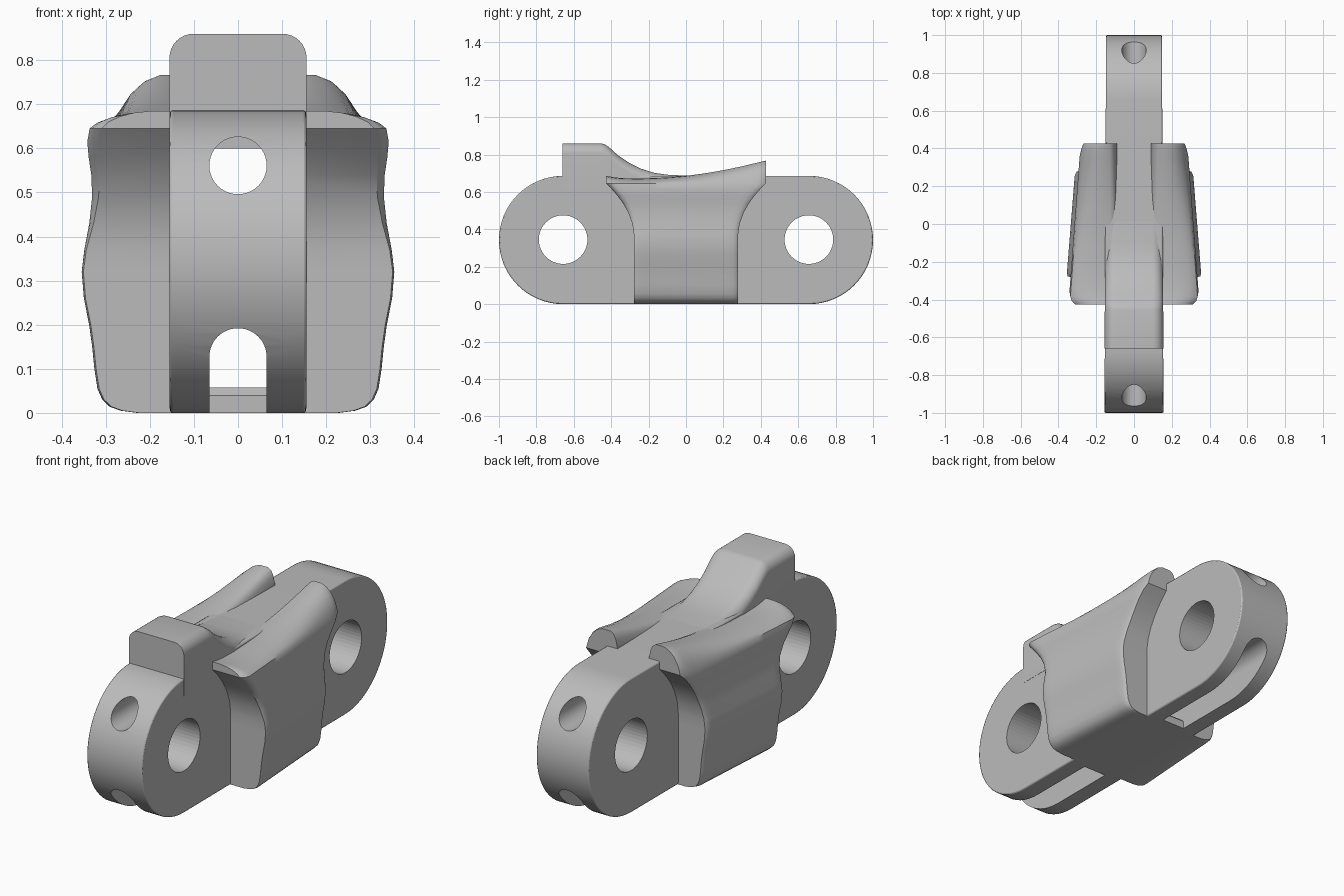
import bpy, bmesh, math

cube = bpy.data.objects.get("Cube")
if cube:
    bpy.data.objects.remove(cube, do_unlink=True)

steel = bpy.data.materials.new("plain_grey")
steel.use_nodes = True
GREY = (0.5, 0.5, 0.5, 1)
steel.diffuse_color = GREY
steel.node_tree.nodes["Principled BSDF"].inputs["Base Color"].default_value = GREY

R = 0.343          # end radius of the bar
PIN_Y = 0.657      # pin hole distance from the centre


def bar_half(y):
    return 0.152 - 0.004 * y


def lerp(table, t):
    """Piecewise linear lookup in a list of pairs."""
    for (a, u), (b, v) in zip(table, table[1:]):
        if t <= b:
            return u + (v - u) * max(0, (t - a) / (b - a))
    return table[-1][1]


def loft(name, rings):
    """Skin equal closed rings and cap both ends."""
    bm = bmesh.new()
    loops = [[bm.verts.new(p) for p in ring] for ring in rings]
    n = len(loops[0])
    for a, b in zip(loops, loops[1:]):
        for i in range(n):
            j = (i + 1) % n
            bm.faces.new((a[i], a[j], b[j], b[i]))
    # Rings run up one side and back down, so caps become strips of quads
    for ring in (loops[0], loops[-1]):
        for i in range(n // 2 - 1):
            bm.faces.new((ring[i], ring[i + 1], ring[n - 2 - i], ring[n - 1 - i]))
    bmesh.ops.recalc_face_normals(bm, faces=bm.faces)
    mesh = bpy.data.meshes.new(name)
    bm.to_mesh(mesh)
    bm.free()
    mesh.materials.append(steel)
    obj = bpy.data.objects.new(name, mesh)
    bpy.context.collection.objects.link(obj)
    return obj


def prism(name, outline, axis, half):
    """Extrude an outline along x (outline in y,z) or y (outline in x,z)."""
    bm = bmesh.new()
    ends = []
    for side in (-1, 1):
        if axis == "x":
            pts = [(side * half(u), u, v) for u, v in outline]
        else:
            pts = [(u, side * half(u), v) for u, v in outline]
        ends.append([bm.verts.new(p) for p in pts])
        bm.faces.new(ends[-1])
    n = len(outline)
    for i in range(n):
        j = (i + 1) % n
        bm.faces.new((ends[0][i], ends[0][j], ends[1][j], ends[1][i]))
    bmesh.ops.recalc_face_normals(bm, faces=bm.faces)
    mesh = bpy.data.meshes.new(name)
    bm.to_mesh(mesh)
    bm.free()
    mesh.materials.append(steel)
    obj = bpy.data.objects.new(name, mesh)
    bpy.context.collection.objects.link(obj)
    return obj


def arc(cx, cy, r, start, end, steps):
    out = []
    for i in range(steps + 1):
        a = math.radians(start + (end - start) * i / steps)
        out.append((cx + r * math.cos(a), cy + r * math.sin(a)))
    return out


def smooth(obj, angle=35):
    bpy.ops.object.select_all(action="DESELECT")
    obj.select_set(True)
    bpy.context.view_layer.objects.active = obj
    bpy.ops.object.shade_smooth_by_angle(angle=math.radians(angle))


# Long bar with round ends and slightly softened rims
outline = arc(PIN_Y, R, R, -90, 90, 32) + arc(-PIN_Y, R, R, 90, 270, 32)
bar = prism("link_bar", outline, "x", bar_half)
bevel = bar.modifiers.new("rim", "BEVEL")
bevel.width = 0.006
bevel.segments = 2
bevel.limit_method = "ANGLE"
bevel.angle_limit = math.radians(60)

# Cutters: two pin holes, the upper bore and the arched lower channel
cutters = []
for side in (-1, 1):
    circle = arc(side * PIN_Y, 0.345, 0.13, 0, 360, 48)[:-1]
    cutters.append(prism("pin_hole_cutter", circle, "x", lambda u: 0.4))
cutters.append(prism("bore_cutter", arc(0, 0.561, 0.065, 0, 360, 40)[:-1],
                     "y", lambda u: 1.2))
arch = arc(0, 0.127, 0.065, 0, 180, 24) + [(-0.065, -0.1), (0.065, -0.1)]
cutters.append(prism("channel_cutter", arch, "y", lambda u: 1.2))
for cutter in cutters:
    cutter.hide_render = True
    cutter.hide_viewport = True
    cutter.display_type = "WIRE"
    cut = bar.modifiers.new("cut", "BOOLEAN")
    cut.operation = "DIFFERENCE"
    cut.solver = "EXACT"
    cut.object = cutter
smooth(bar)

# Floor closing the middle of the lower channel
floor = prism("channel_floor", [(-0.3, 0), (0.3, 0), (0.3, 0.04), (0.28, 0.058),
                                (-0.28, 0.058), (-0.3, 0.04)], "x", lambda u: 0.07)

# Upright lug, sweeping down to the top of the bar
lug_line = [(-0.66, 0.86), (-0.455, 0.86), (-0.435, 0.855), (-0.41, 0.838), (-0.36, 0.793),
            (-0.3, 0.753), (-0.24, 0.724), (-0.17, 0.702), (-0.1, 0.692), (0, 0.687),
            (0.1, 0.681)]
rings = []
for y, top in lug_line:
    w = bar_half(y) + 0.001
    half = [(w, 0.6)] + arc(w - 0.055, top - 0.055, 0.055, 0, 90, 8)
    section = half + [(-x, z) for x, z in reversed(half)]
    rings.append([(x, y, z) for x, z in section])
smooth(loft("top_lug", rings))

# Flared side wings: outer shape by height, flare and rising top by rule
TIP = 0.645
outer = [(0, 0.23), (0.005, 0.268), (0.014, 0.293), (0.03, 0.31), (0.055, 0.321),
         (0.1, 0.328), (0.15, 0.333), (0.2, 0.34), (0.26, 0.352), (0.32, 0.357),
         (0.37, 0.351), (0.43, 0.339), (0.49, 0.331), (0.54, 0.331), (0.58, 0.335),
         (0.615, 0.336), (TIP, 0.329), (0.66, 0.313), (0.672, 0.287), (0.68, 0.256),
         (0.684, 0.22)]
top_line = [(-0.425, 0.685), (-0.36, 0.674), (-0.25, 0.671), (-0.1, 0.677), (0, 0.686),
            (0.1, 0.699), (0.2, 0.716), (0.3, 0.737), (0.425, 0.767)]


def wing_section(s):
    near, far = [], []
    for z, x in outer:
        flare = max(0, min(1, (z - 0.36) / (TIP - 0.36)))
        y = s * (0.278 + 0.149 * flare ** 2)
        x *= 1 - 0.225 * (y + 0.28)
        # Round off the outer corner of the end faces, more on the front tip
        edge = max(0, (abs(s) - 0.9) / 0.1)
        x -= edge ** 2 * (0.006 + (0.024 * flare if s < 0 else 0.004))
        inner, height = 0.087, z
        if z > TIP:
            lift = (z - TIP) / (0.684 - TIP)
            height = TIP + lift * (lerp(top_line, y) - TIP)
            inner += 0.04 * (1 - math.sqrt(1 - lift ** 2))
        near.append((x, y, height))
        far.append((inner, y, height))
    return near + far[::-1]


stations = [-1, -0.975, -0.95, -0.9] + [i / 10 for i in range(-8, 10)] + [0.95, 0.975, 1]
wings = loft("side_wings", [wing_section(s) for s in stations])
wings.modifiers.new("mirror", "MIRROR")
smooth(wings, 40)
